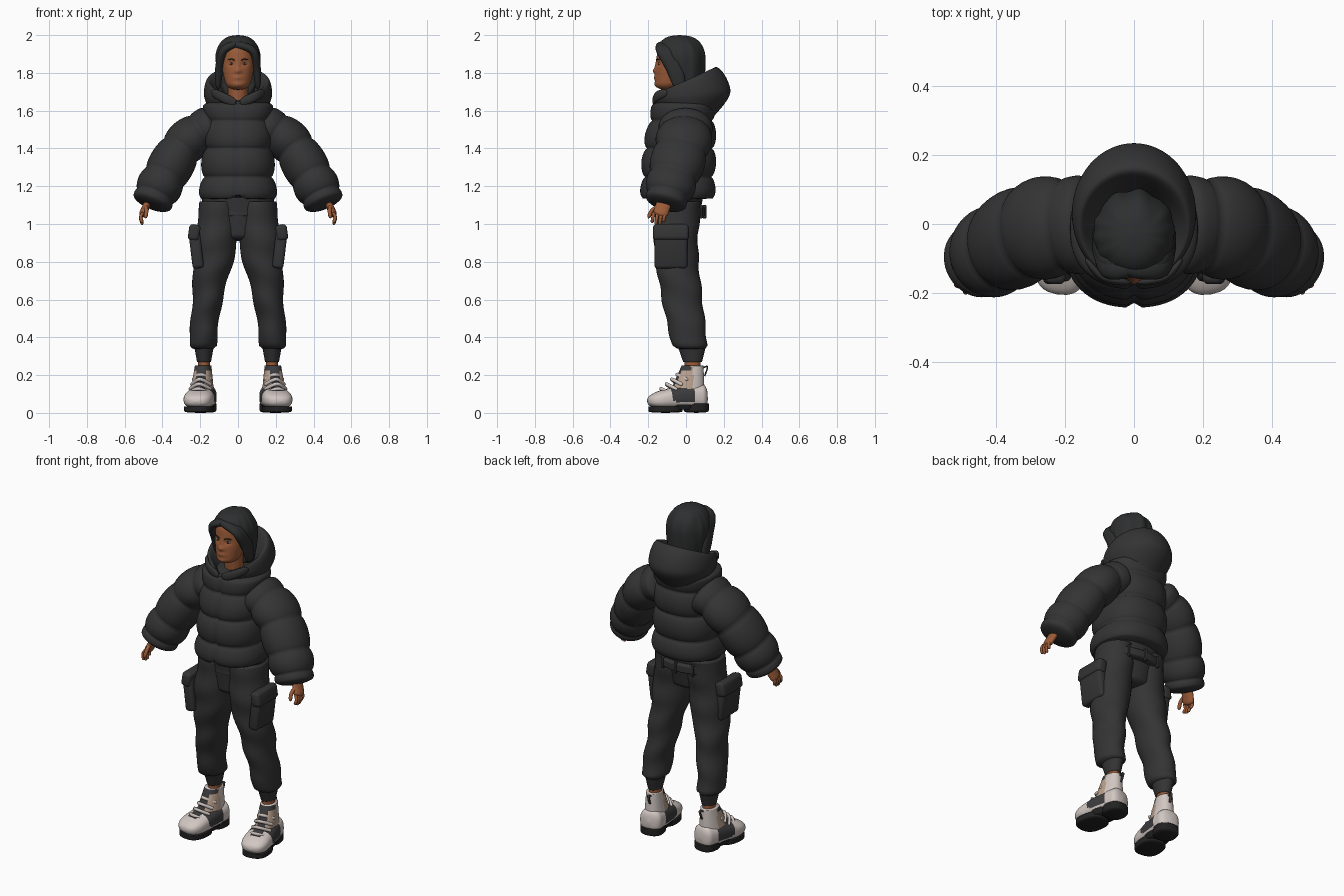
import bpy, bmesh, math
from mathutils import Vector, Matrix

if "Cube" in bpy.data.objects:
    bpy.data.objects.remove(bpy.data.objects["Cube"], do_unlink=True)

X_AXIS, Y_AXIS, Z_AXIS = Matrix.Identity(3)


def material(name, red, green, blue):
    colour = (red, green, blue, 1)
    mat = bpy.data.materials.new(name)
    mat.use_nodes = True
    mat.diffuse_color = colour
    mat.node_tree.nodes["Principled BSDF"].inputs["Base Color"].default_value = colour
    return mat


CLOTH = material("charcoal cloth", .034, .034, .034)
HAIR = material("black hair", .027, .028, .029)
SKIN = material("brown skin", .33, .105, .04)
LIP = material("lip", .22, .06, .04)
EYE = material("eye white", .5, .45, .4)
WHITE = material("off white", .64, .57, .54)
BEIGE = material("beige", .5, .36, .27)
GREY = material("dark grey mesh", .045, .045, .048)
SOLE = material("black rubber", .016, .016, .017)


def finish(name, bm, mats, side):
    """Turn a bmesh into a smooth object, flipped to the other side when side is negative."""
    for vert in bm.verts:
        vert.co.x *= side
    bmesh.ops.recalc_face_normals(bm, faces=bm.faces)
    mesh = bpy.data.meshes.new(name)
    bm.to_mesh(mesh)
    bm.free()
    for mat in mats:
        mesh.materials.append(mat)
    for polygon in mesh.polygons:
        polygon.use_smooth = True
    bpy.context.collection.objects.link(bpy.data.objects.new(name, mesh))


def sample(values, t):
    """Smooth curve through evenly spaced numbers or vectors; a lone number is constant."""
    if isinstance(values, (int, float)):
        return values
    last = len(values) - 1
    i = min(int(t * last), last - 1)
    t = t * last - i
    a, b, c, d = (values[max(0, min(last, i + step))] for step in (-1, 0, 1, 2))
    return b + t * ((c - a) / 2 + t * (a - 2.5 * b + 2 * c - d / 2 + t * (1.5 * (b - c) + (d - a) / 2)))


def signed_power(value, power):
    return math.copysign(abs(value) ** power, value)


def rounding(t, start, end):
    """Dome both ends of a loft over the given fractions of its length."""
    near = max(0, 1 - t / start) if start else 0
    far = max(0, 1 - (1 - t) / end) if end else 0
    return max(.03, math.sqrt((1 - near * near) * (1 - far * far)))


def loft(name, path, width, depth, mats, ends=(0, 0), seg=24, rows=24, baffles=0, tilt=0,
         along=None, power=1, tweak=None, paint=None, side=1):
    """Skin elliptical rings along a path: level rings, or square to the path if along is set."""
    path = [Vector(point) for point in path]
    bm, rings = bmesh.new(), []
    for row in range(rows + 1):
        t = row / rows
        across, over = X_AXIS, Y_AXIS
        if along:
            tangent = (sample(path, min(1, t + .02)) - sample(path, max(0, t - .02))).normalized()
            over = (along - tangent * along.dot(tangent)).normalized()
            across = over.cross(tangent)
        size = rounding(t, *ends)
        if baffles:
            size *= .88 + .12 * abs(math.sin(math.pi * t * baffles)) ** .6
        ring = []
        for q in range(seg):
            angle = math.tau * q / seg - math.pi / 2
            u, v = signed_power(math.cos(angle), power), signed_power(math.sin(angle), power)
            point = sample(path, t) + size * (across * sample(width, t) * u + over * sample(depth, t) * v)
            ring.append(bm.verts.new(point + Z_AXIS * sample(tilt, t) * v))
        rings.append(ring)
    for low, high in zip(rings, rings[1:]):
        for q in range(seg):
            r = (q + 1) % seg
            bm.faces.new((low[q], low[r], high[r], high[q]))
    bm.faces.new(rings[0])
    bm.faces.new(rings[-1])
    if paint:
        for face in bm.faces:
            face.material_index = paint(face.calc_center_median())
    if tweak:
        for vert in bm.verts:
            vert.co = tweak(vert.co.copy())
    finish(name, bm, mats if isinstance(mats, list) else [mats], side)


def ball(name, place, size, mat, side=1):
    bm = bmesh.new()
    bmesh.ops.create_uvsphere(bm, u_segments=16, v_segments=10, radius=1,
                              matrix=Matrix.LocRotScale(Vector(place), None, Vector(size)))
    finish(name, bm, [mat], side)


def box(name, place, size, mat, lean=0, side=1, bevel=.018):
    bm = bmesh.new()
    turn = Matrix.Rotation(lean, 3, "Y").to_quaternion()
    bmesh.ops.create_cube(bm, size=1, matrix=Matrix.LocRotScale(Vector(place), turn, Vector(size)))
    bmesh.ops.bevel(bm, geom=bm.edges[:], offset=bevel, segments=3, profile=.5, affect="EDGES")
    finish(name, bm, [mat], side)


def bump(x, z, wide, high):
    return math.exp(-(x / wide) ** 2 - (z / high) ** 2)


def crease(x, wide):
    return math.exp(-(x / wide) ** 2)


# Head with nose, mouth, chin and eye sockets
def shape_face(p):
    if p.y < -.08:
        p.y -= .013 * bump(p.x, p.z - 1.81, .018, .014) + .005 * bump(p.x, p.z - 1.835, .01, .025)
        p.y -= .007 * bump(p.x, p.z - 1.775, .025, .012) + .005 * bump(p.x, p.z - 1.735, .025, .015)
        p.y += .009 * bump(abs(p.x) - .034, p.z - 1.85, .018, .014)
    return p


loft("head", [(0, -.1, 1.71), (0, -.065, 1.83), (0, -.05, 1.97)], (.056, .085, .086), (.065, .095, .097), SKIN,
     ends=(.2, .25), seg=72, rows=50, tweak=shape_face)
loft("neck", [(0, -.03, 1.58), (0, -.045, 1.76)], .052, .055, SKIN)
for height in (1.772, 1.78):
    ball("lip", (0, -.158, height), (.022, .006, .005), LIP)


# Hair swept back from the face, with parted locks
def sweep_back(p):
    rise = max(0, min(1, (p.z - 1.74) / .2))
    p.y = max(p.y, -.02 - .05 * rise - .09 * rise ** 5)
    p.x *= 1 + .02 * math.sin(14 * math.atan2(p.y + .03, p.x))
    if p.y > 0:
        p.y += .005 * math.sin(80 * p.x)
    return p


loft("hair", [(0, .03, 1.68), (0, -.02, 1.85), (0, -.035, 2)], (.08, .117, .11), (.06, .12, .13), HAIR,
     ends=(0, .42), seg=64, rows=40, tweak=sweep_back)
for side, prefix in ((1, "left_"), (-1, "right_")):
    ball(prefix + "eye", (.034, -.139, 1.848), (.015, .008, .006), EYE, side)
    ball(prefix + "iris", (.034, -.144, 1.848), (.007, .005, .006), HAIR, side)
    ball(prefix + "ear", (.086, -.045, 1.835), (.01, .018, .03), SKIN, side)
    loft(prefix + "brow", [(.015, -.157, 1.866), (.035, -.152, 1.873), (.056, -.137, 1.868)], .003, .004, HAIR,
         ends=(.3, .6), seg=8, rows=10, along=Y_AXIS, side=side)
    for back in (0, .02):
        path = [(-.02 - .02 * side, -.12, 1.955), (.075, -.125, 1.92), (.1, -.07, 1.82), (.105, -.04, 1.71)]
        loft(prefix + "hair_lock", [Vector(p) + Y_AXIS * back for p in path], .022, .034, HAIR,
             ends=(.2, .4), seg=14, along=Y_AXIS, side=side)


# Hood lying open behind the neck, notched at the throat
def notch(p):
    if p.y < -.05:
        p.z -= .045 * crease(p.x, .045) * (p.z > 1.62)
        p.y += .02 * crease(p.x, .012)
    return p


loft("hood", [(0, 0, 1.58), (0, .03, 1.68), (0, 0, 1.76), (0, -.02, 1.62)], (.14, .18, .155, .07),
     (.14, .205, .155, .08), CLOTH, tilt=(-.02, .02, .07, .02), seg=64, rows=36, tweak=notch)
for side, prefix in ((1, "left_"), (-1, "right_")):
    loft(prefix + "collar_flap", [(.01, -.17, 1.64), (.09, -.155, 1.675), (.14, -.1, 1.7)], .012, .025, CLOTH,
         ends=(.3, .4), seg=14, along=Z_AXIS, side=side)


# Quilted jacket body with a zip groove
def zip_groove(p):
    if p.y < -.05:
        p.y += .014 * crease(p.x, .01)
        p.z += .02 * crease(p.x, .02) * (p.z < 1.15)
    return p


loft("jacket", [(0, -.045, 1.13), (0, -.035, 1.4), (0, -.01, 1.66)], (.21, .19, .185), (.2, .195, .165), CLOTH,
     ends=(.01, .1), seg=80, rows=64, baffles=4, power=.85, tweak=zip_groove)

# Trouser seat, waistband and belt loops
loft("hips", [(0, -.035, 1.14), (0, -.045, .91)], (.195, .13), (.125, .09), CLOTH, ends=(0, .2), seg=40)
loft("waistband", [(0, -.025, 1.03), (0, -.025, 1.1)], .19, .127, CLOTH, ends=(.3, .3), seg=40)
for x in (-.1, 0, .1):
    box("belt_loop", (x, .098 - abs(x) * .2, 1.065), (.016, .02, .07), CLOTH, bevel=.004)


# Soft folds in the trouser legs
def folds(p):
    p.x += .004 * math.sin(p.z * 30 + p.y * 9)
    p.y += .004 * math.sin(p.z * 38 + p.x * 9)
    return p


# Boots are laid out straight, then toed out at the ankle
def toe_out(p):
    return Matrix.Rotation(math.radians(9), 3, "Z") @ p + X_AXIS * .19


def foot_paint(p):
    tongue = abs(p.x) < .03 and -.14 < p.y < 0 and p.z > .09
    side_panel = abs(p.y + .025) < .06 and .06 < p.z
    return 1 if tongue or side_panel else 0


def shaft_paint(p):
    if p.y < .02 and (abs(p.x) < .026 or p.z > .225):
        return 1
    return 2 if p.y < .03 and p.z > .12 else 0


for side, prefix in ((1, "left_"), (-1, "right_")):
    # Quilted sleeve
    loft(prefix + "sleeve", [(.11, 0, 1.535), (.275, -.015, 1.43), (.41, -.08, 1.21), (.465, -.115, 1.09)],
         (.11, .117, .122, .1), (.14, .15, .135, .1), CLOTH, ends=(.12, .12), seg=40, rows=60, baffles=5,
         along=Y_AXIS, side=side)
    # Hand
    loft(prefix + "palm", [(.47, -.11, 1.13), (.51, -.14, 1.04)], .02, .04, SKIN, ends=(.2, .3),
         along=Y_AXIS, side=side)
    for n, length in enumerate((.05, .06, .06, .045)):
        y = -.17 + n * .02
        loft(prefix + "finger", [(.504, y, 1.06), (.515, y - .005, 1.06 - length / 2), (.505, y - .01, 1.055 - length)],
             .009, .009, SKIN, ends=(0, .25), seg=10, rows=12, along=Y_AXIS, side=side)
    loft(prefix + "thumb", [(.49, -.14, 1.1), (.485, -.18, 1.07), (.49, -.2, 1.03)], .011, .011, SKIN,
         ends=(0, .3), seg=10, rows=12, along=Y_AXIS, side=side)
    # Trouser leg and gathered ankle cuff
    loft(prefix + "trouser_leg", [(.1, -.04, 1.12), (.12, -.052, .88), (.162, -.02, .6), (.19, .025, .33)],
         (.1, .112, .08, .072), (.12, .115, .107, .092), CLOTH, ends=(0, .06), seg=36, rows=40, tweak=folds, side=side)
    loft(prefix + "ankle_cuff", [(.18, .03, .37), (.18, .035, .27)], (.055, .037), (.08, .05), CLOTH, side=side)
    # Cargo pocket
    box(prefix + "cargo_pocket", (.222, -.08, .87), (.06, .175, .21), CLOTH, .12, side)
    box(prefix + "pocket_flap", (.232, -.08, .955), (.06, .19, .085), CLOTH, -.15, side)
    # Boot
    loft(prefix + "ankle", [(.18, .035, .22), (.18, .035, .3)], .033, .043, SKIN, side=side)
    loft(prefix + "boot_foot", [(0, .115, .085), (0, -.04, .08), (0, -.207, .06)], (.062, .076, .08), (.07, .06, .04),
         [WHITE, GREY], ends=(.15, .3), seg=40, rows=50, power=.8, along=Z_AXIS, tweak=toe_out, paint=foot_paint,
         side=side)
    loft(prefix + "boot_shaft", [(0, 0, .08), (0, .035, .25)], (.064, .043), (.1, .058), [WHITE, GREY, BEIGE],
         seg=48, rows=30, power=.9, tweak=toe_out, paint=shaft_paint, side=side)
    for part, y, length, width, top in (("front_sole", -.11, .09, .076, .035), ("heel_sole", .055, .066, .066, .05)):
        loft(prefix + part, [(0, y, 0), (0, y, top)], width, length, SOLE, ends=(.3, 0), seg=32, rows=10,
             power=.8, tweak=toe_out, side=side)
    loft(prefix + "arch", [(0, -.03, .018), (0, -.03, .045)], (.06, .07), .11, SOLE, tweak=toe_out, side=side)
    for n in range(4):
        y, z, reach = -.135 + n * .029, .128 + n * .025, .064 - n * .004
        loft(prefix + "lace_strap", [(-reach, y + .05, z - .03), (0, y, z), (reach, y + .05, z - .03)], .008, .01,
             WHITE, ends=(.1, .1), seg=10, along=Z_AXIS, tweak=toe_out, side=side)
    loft(prefix + "pull_loop", [(0, .085, .235), (0, .115, .245), (0, .1, .195)], .004, .008, GREY, seg=8,
         along=X_AXIS, tweak=toe_out, side=side)
